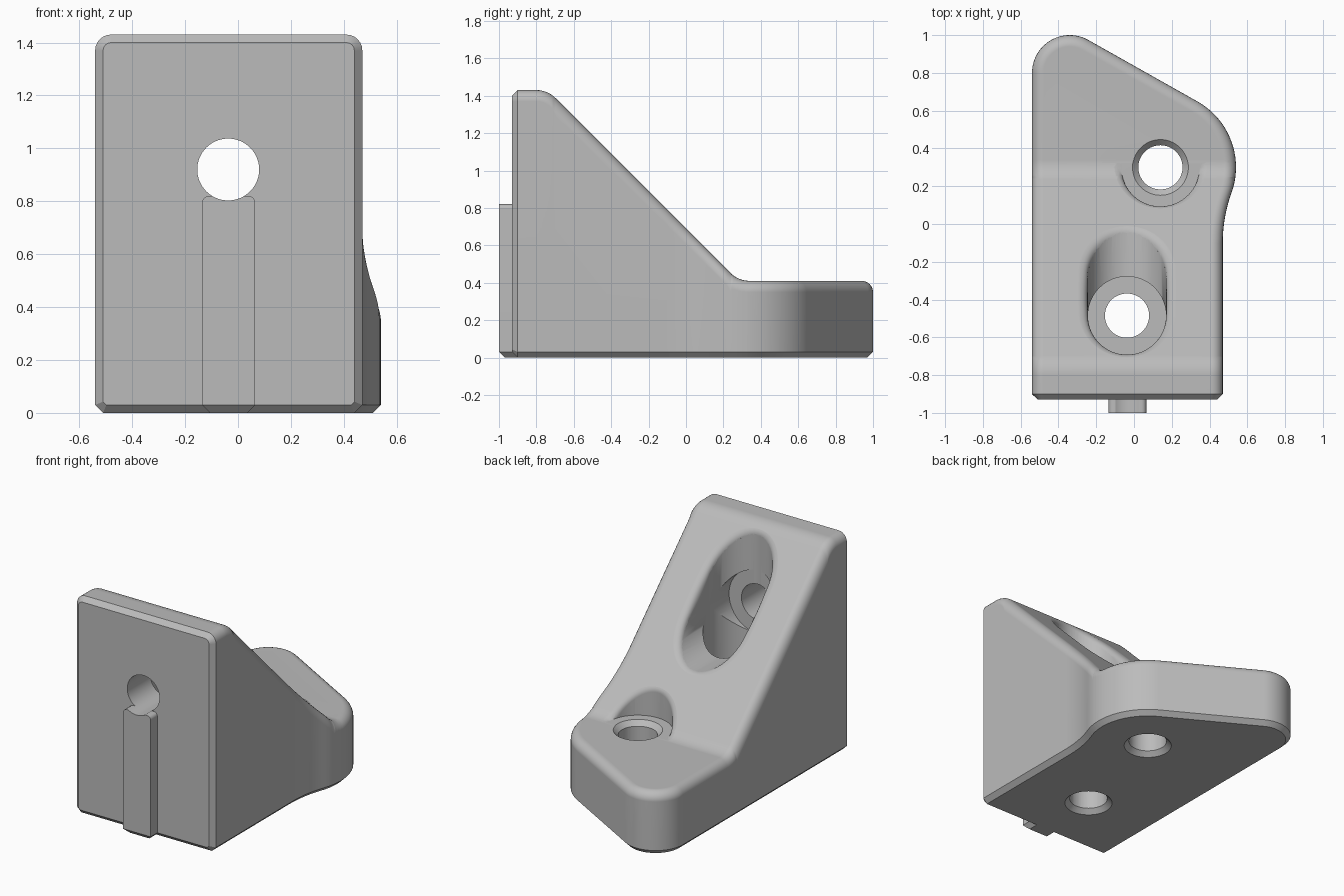
import bpy, bmesh, math
from mathutils import Vector, Matrix

if "Cube" in bpy.data.objects:
    bpy.data.objects.remove(bpy.data.objects["Cube"])

grey = bpy.data.materials.new("plain_grey")
grey.use_nodes = True
grey.diffuse_color = (0.5, 0.5, 0.5, 1)
grey.node_tree.nodes["Principled BSDF"].inputs["Base Color"].default_value = (0.5, 0.5, 0.5, 1)

FRONT, EDGE, CHAMFER = -0.93, 0.06, 0.03
TOP, FOOT, SLOPE = 1.43, 0.41, 0.69        # slope plane is y + z = SLOPE
BEND, TAN = 0.145, 0.06                    # bend radius and its tangent length
TOP_Y, FOOT_Y = SLOPE - TOP - TAN, SLOPE - FOOT + TAN
ARC = BEND * math.sin(math.pi / 4)
SCREW_X, SCREW_Y, SCREW_Z = -0.037, -0.485, 0.92
BOSS = (0.14, 0.3)
HOLE, BORE, SEAT = 0.117, 0.207, 0.24


def surf(y):
    """Height of the upper surface: flat top, 45 degree slope, flat foot."""
    if y <= TOP_Y:
        return TOP
    if y < TOP_Y + ARC:
        return TOP - BEND + math.sqrt(BEND ** 2 - (y - TOP_Y) ** 2)
    if y < FOOT_Y - ARC:
        return SLOPE - y
    if y < FOOT_Y:
        return FOOT + BEND - math.sqrt(BEND ** 2 - (FOOT_Y - y) ** 2)
    return FOOT


def steep(y):
    return (surf(y + 1e-4) - surf(y - 1e-4)) / 2e-4


def make_object(name, bm):
    bmesh.ops.recalc_face_normals(bm, faces=bm.faces[:])
    mesh = bpy.data.meshes.new(name)
    bm.to_mesh(mesh)
    bm.free()
    mesh.materials.append(grey)
    obj = bpy.data.objects.new(name, mesh)
    bpy.context.scene.collection.objects.link(obj)
    return obj


def arc(cx, cy, r, a0, a1, n, sign=1):
    """Points on an arc, each with its outward normal."""
    out = []
    for i in range(n + 1):
        a = math.radians(a0 + (a1 - a0) * i / n)
        d = Vector((math.cos(a), math.sin(a)))
        out.append((Vector((cx, cy)) + d * r, d * sign))
    return out


def chamfer_cap(bm, axis, value):
    """Close the open loop with a face and chamfer it out to the given plane."""
    rim = [e for e in bm.edges if len(e.link_faces) == 1]
    cap = bmesh.ops.edgeloop_fill(bm, edges=rim)["faces"][0]
    bmesh.ops.recalc_face_normals(bm, faces=bm.faces[:])
    bmesh.ops.inset_region(bm, faces=[cap], thickness=CHAMFER, use_even_offset=True)
    for v in cap.verts:
        v.co[axis] = value


def cut_y(bm, y, clear=False):
    bmesh.ops.bisect_plane(bm, geom=bm.verts[:] + bm.edges[:] + bm.faces[:], dist=1e-5,
                           plane_co=(0, y, 0), plane_no=(0, 1, 0), clear_inner=clear)


# Body: plan outline with a rounded upper rim draped over the side profile
outline = [(Vector((0.47, -1.2)), Vector((1, -1)))]
outline += arc(1.25, -0.1, 0.78, 180, 160.2, 12, -1)
outline += arc(*BOSS, 0.4, -19.8, 60, 20)[1:]
outline += arc(-0.34, 0.8, 0.2, 60, 180, 24)
outline.append((Vector((-0.54, -1.2)), Vector((-1, -1))))


def inset_depth(p):
    best = 9
    for (a, _), (b, _) in zip(outline, outline[1:] + outline[:1]):
        s = b - a
        t = min(1, max(0, (p - a).dot(s) / s.length_squared))
        best = min(best, (p - a - s * t).length)
    return min(best, EDGE)


bm = bmesh.new()
rings = []
for k in range(7):
    d = EDGE * (1 - math.cos(math.pi / 2 * k / 6))
    rings.append([bm.verts.new((*(p - n * d), 0)) for p, n in outline])
count = len(outline)
for lo, hi in zip(rings, rings[1:]):
    for i in range(count):
        j = (i + 1) % count
        bm.faces.new((lo[i], lo[j], hi[j], hi[i]))
bm.faces.new(rings[-1])
for i in range(9):
    a = math.radians(45 * i / 8)
    cut_y(bm, TOP_Y + BEND * math.sin(a))
    cut_y(bm, FOOT_Y - BEND * math.sin(a))
for v in bm.verts:
    d = inset_depth(v.co.xy)
    drop = EDGE - math.sqrt(max(0, EDGE ** 2 - (EDGE - d) ** 2))
    v.co.z = surf(v.co.y) - drop * math.sqrt(1 + steep(v.co.y) ** 2)
rim = [e for e in bm.edges if len(e.link_faces) == 1]
for g in bmesh.ops.extrude_edge_only(bm, edges=rim)["geom"]:
    if isinstance(g, bmesh.types.BMVert):
        g.co.z = CHAMFER
chamfer_cap(bm, 2, 0)
cut_y(bm, FRONT + CHAMFER, True)
chamfer_cap(bm, 1, FRONT)
body = make_object("bracket_body", bm)

# Locating key on the front face
bm = bmesh.new()
bmesh.ops.create_cube(bm, size=1, matrix=Matrix.Translation((-0.035, -0.94, 0.41))
                      @ Matrix.Diagonal((0.2, 0.12, 0.82, 1)))


def edge_mid(e):
    return (e.verts[0].co + e.verts[1].co) / 2


low = [e for e in bm.edges if edge_mid(e).z < 0.01 and edge_mid(e).y < -0.9]
bmesh.ops.bevel(bm, geom=low, offset=CHAMFER, segments=1, affect='EDGES')
high = [e for e in bm.edges if edge_mid(e).z > 0.81 and abs(edge_mid(e).x + 0.035) > 0.09]
bmesh.ops.bevel(bm, geom=high, offset=0.025, segments=4, profile=0.5, affect='EDGES')
key = make_object("locating_key", bm)


def cylinder(name, r1, r2, start, end):
    """Round cutter between two points."""
    a, b = Vector(start), Vector(end)
    bm = bmesh.new()
    turn = Matrix.Rotation(-math.pi / 2, 4, 'X') if a.y != b.y else Matrix()
    bmesh.ops.create_cone(bm, cap_ends=True, segments=64, radius1=r1, radius2=r2,
                          depth=(b - a).length, matrix=Matrix.Translation((a + b) / 2) @ turn)
    return make_object(name, bm)


def rim_cutter(name, plan, wall, radius, floor):
    """Cutter that rounds the edge where a bore breaks through the surface."""
    bm = bmesh.new()
    n, loops = len(plan), []
    pts = [Vector((x, y, surf(y))) for x, y in plan]
    for i, p in enumerate(pts):
        up = Vector((0, -steep(p.y), 1)).normalized()
        out = (pts[(i + 1) % n] - pts[i - 1]).cross(up).normalized()
        w = wall(p.y)
        t = radius * math.tan((math.pi - out.angle(w)) / 2)
        a, c = p + out * t, p + w * t
        a.z = surf(a.y) + 0.0008
        col = [a + Vector((0, 0, 0.3))]
        for k in range(7):
            s = k / 6
            q = a * (1 - s) ** 2 + p * 2 * s * (1 - s) + c * s * s
            q.z = max(q.z, floor)
            col.append(q)
        loops.append([bm.verts.new(q) for q in col])
    for end in (0, -1):
        mid = sum((l[end].co for l in loops), Vector()) / n
        hub = bm.verts.new(mid)
        for i in range(n):
            bm.faces.new((hub, loops[i - 1][end], loops[i][end]))
    for i in range(n):
        a, b = loops[i - 1], loops[i]
        for k in range(len(a) - 1):
            bm.faces.new((a[k], b[k], b[k + 1], a[k + 1]))
    return make_object(name, bm)


def slot_wall(y):
    f = min(1, max(0, (y - SCREW_Y) / (SLOPE - SCREW_Z - SCREW_Y)))
    return Vector((0, -f, f - 1)).normalized()


# Plan of the screw access slot and of the foot recess
slot_end = SLOPE - SCREW_Z
slot = [tuple(p) for p, _ in arc(SCREW_X, slot_end, BORE, 0, 180, 24)]
steps = [SCREW_Y + (slot_end - SCREW_Y) * i / 8 for i in range(1, 8)]
slot += [(SCREW_X - BORE, y) for y in reversed(steps)]
slot += [tuple(p) for p, _ in arc(SCREW_X, SCREW_Y, BORE, 180, 360, 24)]
slot += [(SCREW_X + BORE, y) for y in steps]
recess = [tuple(p) for p, _ in arc(*BOSS, BORE, 0, 360, 64)[:-1]]

bm = bmesh.new()
bmesh.ops.create_cube(bm, size=1, matrix=Matrix.Translation((SCREW_X, SCREW_Y + 0.5, SCREW_Z + 0.5))
                      @ Matrix.Diagonal((BORE * 2, 1, 1, 1)))
slot_box = make_object("slot_cutter", bm)
front_hole = cylinder("front_hole_cutter", HOLE, HOLE, (SCREW_X, -1.2, SCREW_Z), (SCREW_X, 0, SCREW_Z))
cutters = [
    cylinder("down_bore_cutter", BORE, BORE, (SCREW_X, SCREW_Y, SEAT), (SCREW_X, SCREW_Y, 2)),
    cylinder("back_bore_cutter", BORE, BORE, (SCREW_X, FRONT + SEAT, SCREW_Z), (SCREW_X, 1, SCREW_Z)),
    slot_box,
    rim_cutter("slot_rim_cutter", slot, slot_wall, EDGE, 0),
    cylinder("recess_cutter", BORE, BORE, (*BOSS, FOOT + 0.001), (*BOSS, 1.5)),
    rim_cutter("recess_rim_cutter", recess, lambda y: Vector((0, 0, -1)), 0.05, FOOT + 0.001),
    front_hole,
    cylinder("foot_sink_cutter", 0.112, 0.157, (*BOSS, FOOT - 0.035), (*BOSS, FOOT + 0.01)),
]
for x, y in (BOSS, (SCREW_X, SCREW_Y)):
    cutters.append(cylinder("hole_cutter", HOLE, HOLE, (x, y, -0.1), (x, y, 0.6)))
    cutters.append(cylinder("sink_cutter", 0.157, 0.112, (x, y, -0.01), (x, y, 0.035)))


def finish(obj, tools):
    """Cut the openings and shade smoothly, keeping sharp edges."""
    bpy.ops.object.select_all(action='DESELECT')
    obj.select_set(True)
    bpy.context.view_layer.objects.active = obj
    for tool in tools:
        mod = obj.modifiers.new("cut", 'BOOLEAN')
        mod.operation, mod.solver, mod.object = 'DIFFERENCE', 'EXACT', tool
        bpy.ops.object.modifier_apply(modifier=mod.name)
    bpy.ops.object.shade_smooth_by_angle(angle=math.radians(30))
    obj.modifiers.new("even_shading", 'WEIGHTED_NORMAL').keep_sharp = True


finish(body, cutters)
finish(key, [front_hole])
for tool in cutters:
    bpy.data.objects.remove(tool)
